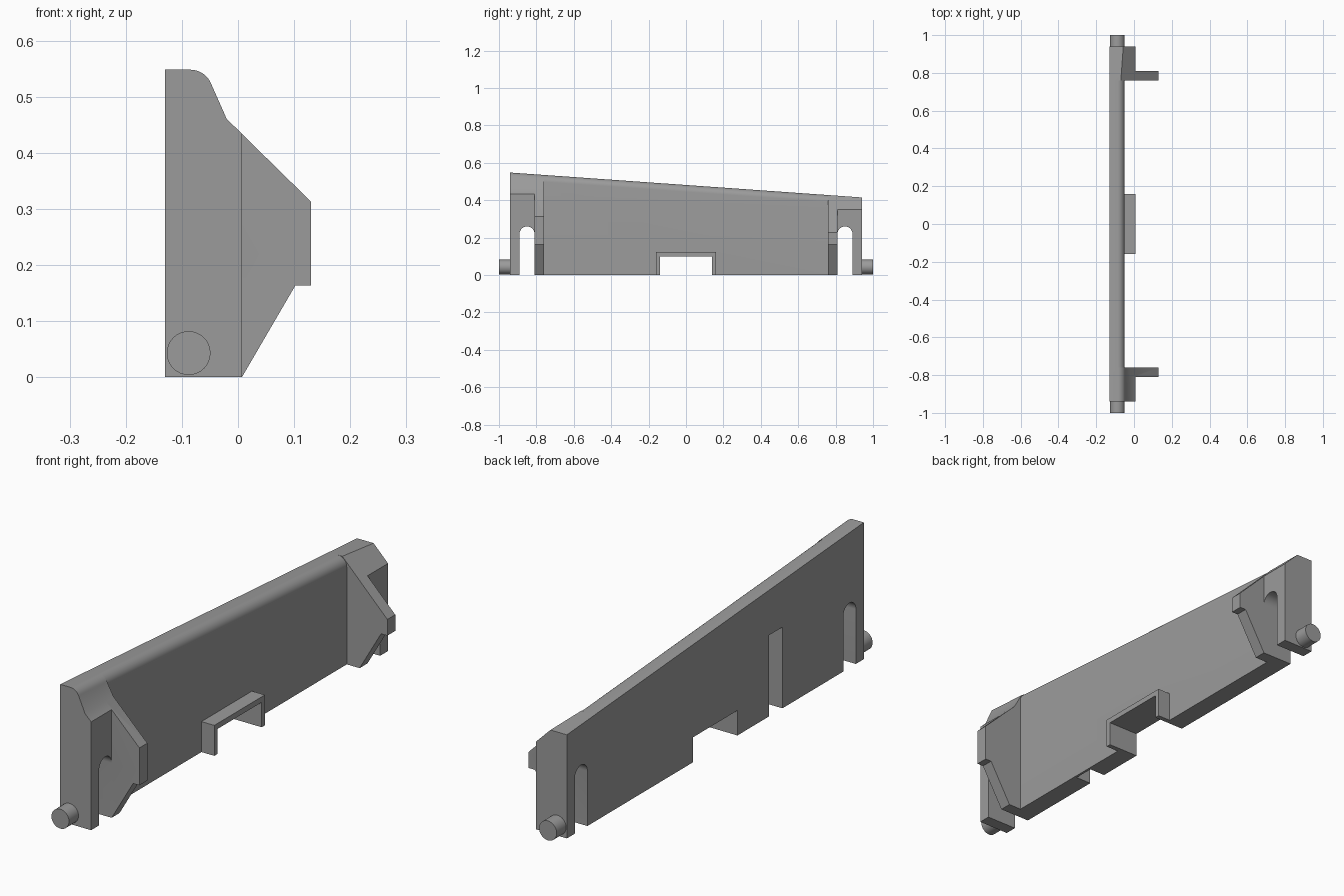
import bpy, bmesh, math

if "Cube" in bpy.data.objects:
    bpy.data.objects.remove(bpy.data.objects["Cube"])

grey = bpy.data.materials.new("mid grey")
grey.diffuse_color = (0.33, 0.33, 0.33, 1)
grey.use_nodes = True
grey.node_tree.nodes["Principled BSDF"].inputs["Base Color"].default_value = grey.diffuse_color
FALL = (0.548 - 0.415) / 1.88          # top edge drops towards the back
BACK, FACE, RIM = -0.13, -0.05, 0.007  # x of rear face, panel face, block face


def top_at(y):
    return 0.548 - FALL * (y + 0.94)


def loft(name, section, y0, y1):
    """Solid between the (x, z) sections found at y0 and y1."""
    bm = bmesh.new()
    a, b = [[bm.verts.new((x, y, z)) for x, z in section(y)] for y in (y0, y1)]
    n = len(a)
    bm.faces.new(a)
    bm.faces.new(b[::-1])
    for i in range(n):
        bm.faces.new((a[i], b[i], b[(i + 1) % n], a[(i + 1) % n]))
    bmesh.ops.recalc_face_normals(bm, faces=bm.faces)
    me = bpy.data.meshes.new(name)
    bm.to_mesh(me)
    bm.free()
    me.materials.append(grey)
    ob = bpy.data.objects.new(name, me)
    bpy.context.collection.objects.link(ob)
    return ob


def box(name, x0, x1, y0, y1, z0, z1):
    return loft(name, lambda y: [(x0, z0), (x1, z0), (x1, z1), (x0, z1)], y0, y1)


def combine(ob, other, op):
    m = ob.modifiers.new(op, 'BOOLEAN')
    m.operation, m.object, m.solver = op, other, 'EXACT'
    bpy.context.view_layer.objects.active = ob
    bpy.ops.object.modifier_apply(modifier=m.name)
    bpy.data.objects.remove(other)


def arc(cx, top, r, end, n=8):
    """Rounded shoulder, from the steep side up to the flat top."""
    return [(cx + r * math.sin(math.radians(end * i / n)),
             top - r + r * math.cos(math.radians(end * i / n))) for i in range(n, -1, -1)]


# Sections
def panel(y):
    return [(BACK, 0), (FACE, 0)] + arc(FACE - 0.037, top_at(y), 0.037, 90) + [(BACK, top_at(y))]


def front_head(y):
    return [(-0.02, 0.46)] + arc(-0.085, top_at(y), 0.04, 67) + [(BACK, top_at(y))]


def front_block(y):
    return [(BACK, 0), (RIM, 0), (RIM, 0.434)] + front_head(y)


def front_fin(y):
    return [(BACK, 0), (RIM, 0), (0.102, 0.163), (0.13, 0.163), (0.13, 0.313)] + front_head(y)


def back_head(y):
    return [(0.351 + RIM - top_at(y), top_at(y)), (BACK, top_at(y))]


def back_block(y):
    return [(BACK, 0), (RIM, 0), (RIM, 0.351)] + back_head(y)


def back_fin(y):
    return [(BACK, 0), (RIM, 0), (0.102, 0.163), (0.13, 0.163), (0.13, 0.228)] + back_head(y)


# Panel with end blocks, fins and the middle bracket
body = loft("panel_body", panel, -0.76, 0.76)
for part in (loft("front_fin", front_fin, -0.81, -0.76),
             loft("front_block", front_block, -0.94, -0.81),
             loft("back_fin", back_fin, 0.76, 0.81),
             loft("back_block", back_block, 0.81, 0.94),
             box("bracket", -0.09, RIM, -0.16, 0.16, 0, 0.122)):
    combine(body, part, 'UNION')

# Middle notch and rear groove
combine(body, box("notch", -0.3, 0.3, -0.14, 0.14, -0.1, 0.1), 'DIFFERENCE')
combine(body, box("groove", -0.3, -0.06, -0.425, -0.34, -0.1, 0.325), 'DIFFERENCE')

# Round-topped slots beside the fins
for s in (-1, 1):
    slot = box("slot", -0.3, 0.3, s * 0.85 - 0.04, s * 0.85 + 0.04, -0.1, 0.22)
    bpy.ops.mesh.primitive_cylinder_add(vertices=32, radius=0.04, depth=0.6,
                                        location=(0, s * 0.85, 0.22), rotation=(0, math.pi / 2, 0))
    combine(slot, bpy.context.object, 'UNION')
    combine(body, slot, 'DIFFERENCE')

# Pivot pins
pins = []
for s, name in ((-1, "front_pin"), (1, "back_pin")):
    bpy.ops.mesh.primitive_cylinder_add(vertices=32, radius=0.039, depth=0.06,
                                        location=(-0.088, s * 0.97, 0.043), rotation=(math.pi / 2, 0, 0))
    pin = bpy.context.object
    pin.name = name
    pin.data.materials.append(grey)
    pins.append(pin)

bpy.ops.object.select_all(action='DESELECT')
for ob in [body] + pins:
    ob.select_set(True)
bpy.context.view_layer.objects.active = body
bpy.ops.object.shade_smooth_by_angle(angle=math.radians(25))
